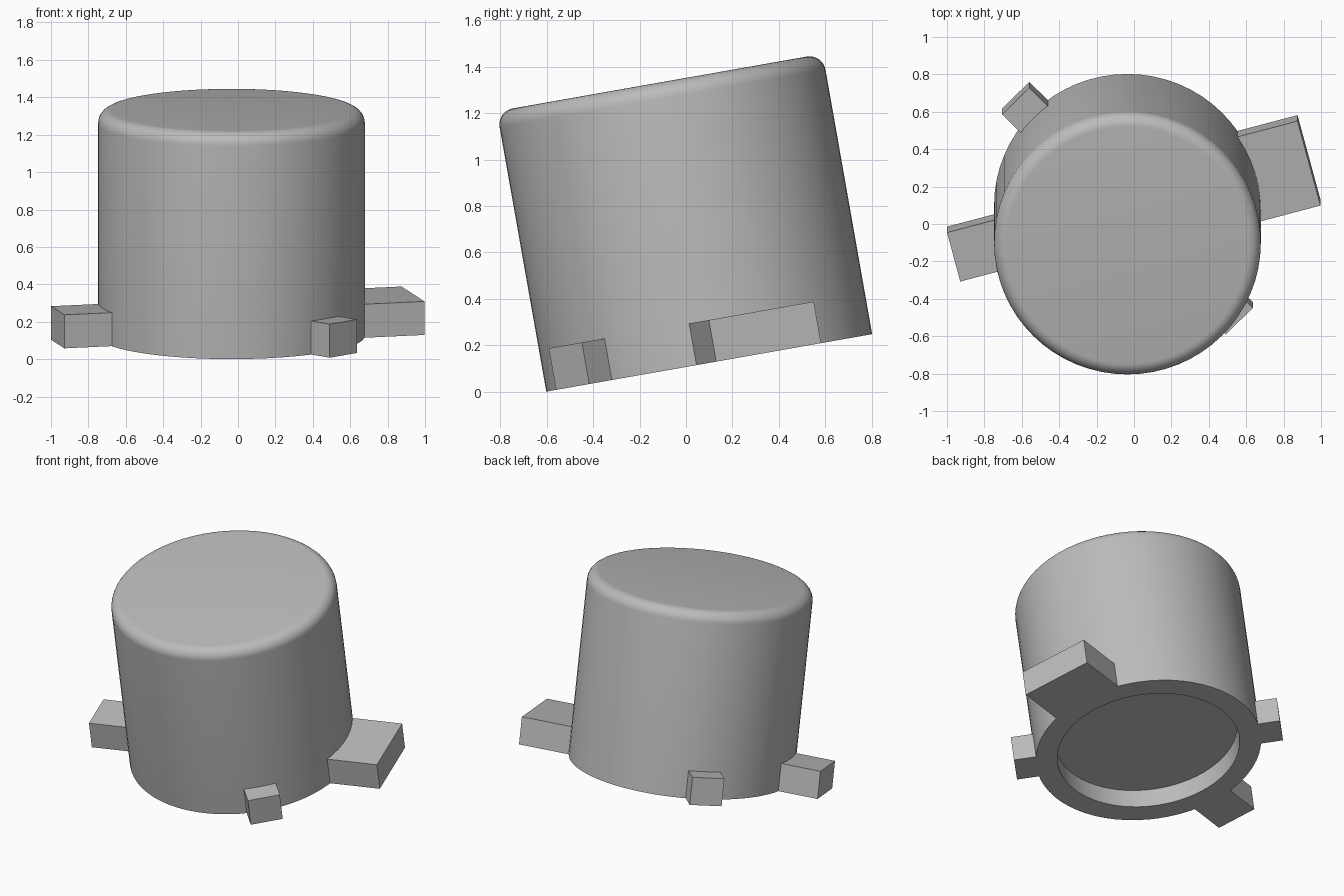
import bpy, bmesh, math
from mathutils import Matrix

cube = bpy.data.objects.get("Cube")
if cube:
    bpy.data.objects.remove(cube)

RADIUS, HEIGHT, FILLET = 0.713, 1.227, 0.07
RECESS_RADIUS, RECESS_DEPTH = 0.577, 0.13
TAB_HEIGHT, TAB_INNER = 0.182, 0.62

# The whole cap leans back about x, resting on its front rim
LEAN = Matrix.Translation((-0.035, 0.1, 0.124)) @ Matrix.Rotation(math.radians(10), 4, 'X')

grey = bpy.data.materials.new("plain grey")
grey.use_nodes = True
grey.diffuse_color = (0.5, 0.5, 0.5, 1)
grey.node_tree.nodes["Principled BSDF"].inputs["Base Color"].default_value = grey.diffuse_color


def add_object(name, bm):
    bmesh.ops.recalc_face_normals(bm, faces=bm.faces)
    mesh = bpy.data.meshes.new(name)
    bm.to_mesh(mesh)
    bm.free()
    mesh.materials.append(grey)
    obj = bpy.data.objects.new(name, mesh)
    bpy.context.collection.objects.link(obj)
    obj.matrix_world = LEAN
    return obj


def lathe(name, profile, segments=64):
    """Spin (radius, height) points about z and close both ends with caps."""
    bm = bmesh.new()
    rings = []
    for r, z in profile:
        rings.append([bm.verts.new((r * math.cos(a), r * math.sin(a), z))
                      for a in (math.tau * i / segments for i in range(segments))])
    for low, high in zip(rings, rings[1:]):
        for i in range(segments):
            j = (i + 1) % segments
            bm.faces.new((low[i], low[j], high[j], high[i]))
    bm.faces.new(rings[0])
    bm.faces.new(rings[-1])
    return add_object(name, bm)


def tab(name, angle, reach, width):
    """Block standing out radially from the wall, flush with the base."""
    bm = bmesh.new()
    length = reach - TAB_INNER
    place = (Matrix.Rotation(math.radians(angle), 4, 'Z')
             @ Matrix.Translation((TAB_INNER + length / 2, 0, TAB_HEIGHT / 2))
             @ Matrix.Diagonal((length, width, TAB_HEIGHT, 1)))
    bmesh.ops.create_cube(bm, size=1, matrix=place)
    return add_object(name, bm)


# Cap body: recess underneath, straight wall, rounded top edge
profile = [(RECESS_RADIUS, RECESS_DEPTH), (RECESS_RADIUS, 0), (RADIUS, 0)]
for step in range(9):
    a = math.pi / 2 * step / 8
    profile.append((RADIUS - FILLET + FILLET * math.cos(a),
                    HEIGHT - FILLET + FILLET * math.sin(a)))
body = lathe("cap_body", profile)

bpy.ops.object.select_all(action='DESELECT')
body.select_set(True)
bpy.context.view_layer.objects.active = body
bpy.ops.object.shade_smooth_by_angle(angle=math.radians(30))

# Locking tabs around the base
tab("wide_left_tab", 15, 1.005, 0.475)
tab("medium_right_tab", 195, 0.962, 0.275)
tab("small_front_tab", -45, 0.845, 0.205)
tab("small_back_tab", 135, 0.845, 0.205)
